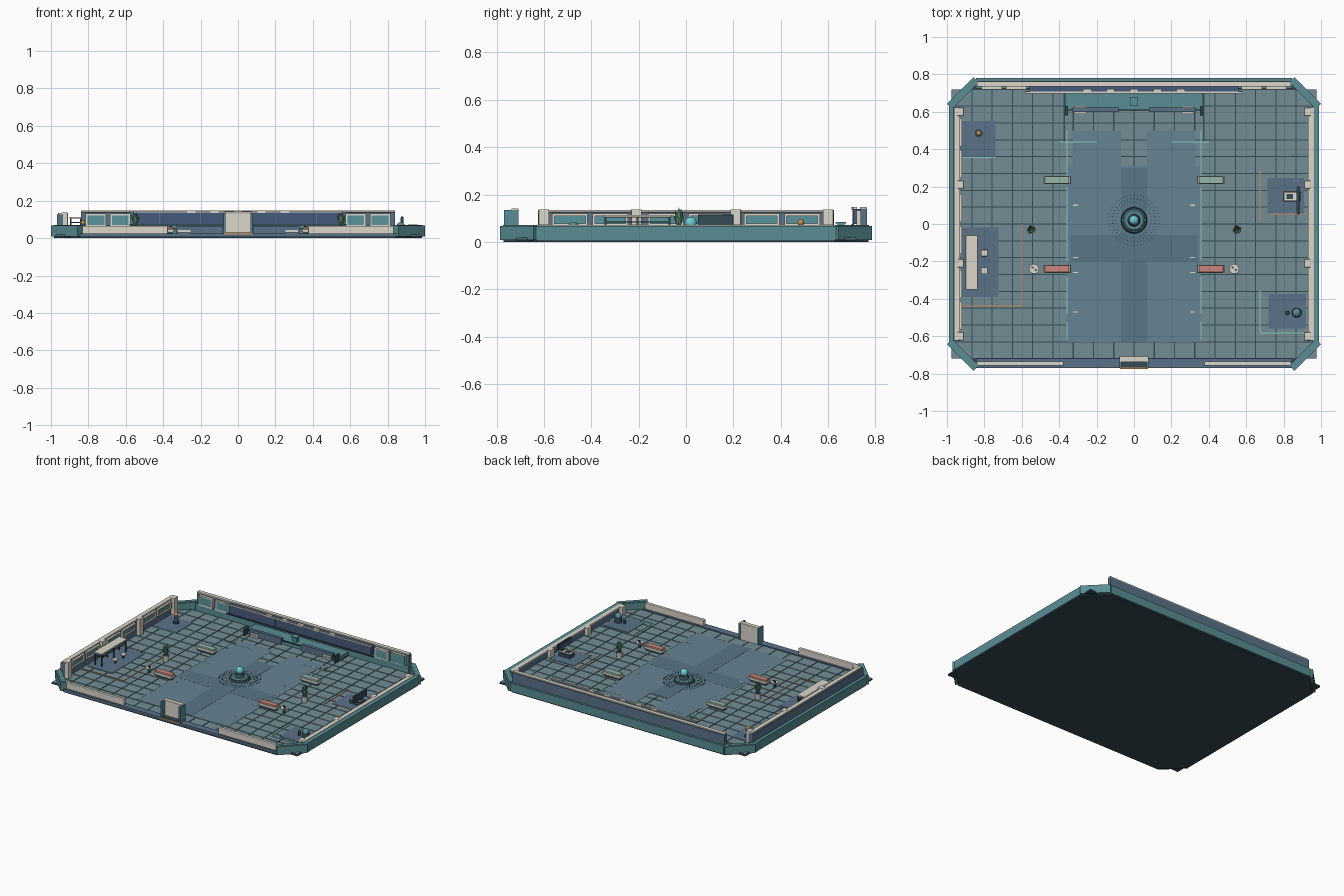
import bpy, bmesh, math, random
from mathutils import Matrix, Vector

if "Cube" in bpy.data.objects:
    bpy.data.objects.remove(bpy.data.objects["Cube"])
random.seed(4)

COLORS = dict(teal=(.10, .27, .30), dark=(.035, .07, .09), navy=(.06, .10, .20), blue=(.10, .17, .25),
              tile=(.17, .27, .30), cream=(.72, .68, .60), carpet=(.13, .23, .29), band=(.10, .18, .24),
              pane=(.10, .30, .33), green=(.30, .48, .42), salmon=(.60, .25, .21), leaf=(.13, .34, .22),
              orange=(.60, .27, .09), mint=(.27, .58, .55), glow=(.15, .60, .65))
M = {}
for n, c in COLORS.items():
    M[n] = bpy.data.materials.new(n)
    M[n].diffuse_color = (*c, 1)


def finish(name, bm, mat, smooth=False):
    bmesh.ops.recalc_face_normals(bm, faces=bm.faces)
    me = bpy.data.meshes.new(name)
    bm.to_mesh(me)
    bm.free()
    me.materials.append(M[mat])
    for p in me.polygons:
        p.use_smooth = smooth and len(p.vertices) < 5
    ob = bpy.data.objects.new(name, me)
    bpy.context.collection.objects.link(ob)
    return ob


def add_box(bm, x0, x1, y0, y1, z0, z1, rot=0):
    m = (Matrix.Translation(((x0 + x1) / 2, (y0 + y1) / 2, (z0 + z1) / 2)) @ Matrix.Rotation(rot, 4, 'Z')
         @ Matrix.Diagonal((abs(x1 - x0), abs(y1 - y0), abs(z1 - z0), 1)))
    bmesh.ops.create_cube(bm, size=1, matrix=m)


def box(name, x0, x1, y0, y1, z0, z1, mat, rot=0, bevel=0):
    bm = bmesh.new()
    add_box(bm, x0, x1, y0, y1, z0, z1, rot)
    ob = finish(name, bm, mat)
    if bevel:
        b = ob.modifiers.new("bevel", 'BEVEL')
        b.width, b.segments = bevel, 2
    return ob


def cyl(name, x, y, z0, z1, r0, r1, mat, n=20):
    bm = bmesh.new()
    bmesh.ops.create_cone(bm, cap_ends=True, segments=n, radius1=r0, radius2=r1, depth=z1 - z0,
                          matrix=Matrix.Translation((x, y, (z0 + z1) / 2)))
    return finish(name, bm, mat, True)


def ball(name, x, y, z, r, mat):
    bm = bmesh.new()
    bmesh.ops.create_uvsphere(bm, u_segments=20, v_segments=12, radius=r, matrix=Matrix.Translation((x, y, z)))
    return finish(name, bm, mat, True)


# Chamfered base, square subfloor and tiles
bm = bmesh.new()
X, Y, C = .985, .77, .14
f = bm.faces.new([bm.verts.new((x, y, 0)) for x, y in
                  [(X, Y - C), (X - C, Y), (C - X, Y), (-X, Y - C), (-X, C - Y), (C - X, -Y), (X - C, -Y), (X, C - Y)]])
ext = bmesh.ops.extrude_face_region(bm, geom=[f])
bmesh.ops.translate(bm, vec=(0, 0, .012), verts=[v for v in ext['geom'] if isinstance(v, bmesh.types.BMVert)])
finish("base", bm, 'dark')
box("subfloor", -.975, .975, -.72, .72, .006, .015, 'dark')
bm = bmesh.new()
dx, dy = 1.95 / 18, 1.44 / 16
for i in range(18):
    for j in range(16):
        x, y = -.975 + i * dx, -.72 + j * dy
        add_box(bm, x + .003, x + dx - .003, y + .003, y + dy - .003, .012, .0185 + random.uniform(0, .001))
finish("floor_tiles", bm, 'tile')

# Runner carpets
box("carpet", -.36, .36, -.63, .31, .015, .0205, 'carpet')
box("carpet_centre", -.07, .07, -.63, .30, .015, .0215, 'band')
box("carpet_cross", -.34, .34, -.20, -.06, .015, .0210, 'band')
for s in (-1, 1):
    box("carpet_arm", s * .07, s * .33, .30, .50, .015, .0205, 'carpet')
    for y0, y1 in [(-.62, -.52), (-.48, -.28), (-.2, .2), (.25, .5)]:
        box("carpet_edge_light", s * .355, s * .361, y0, y1, .018, .022, 'mint')
    box("stage_line", s * .2, s * .4, .435, .44, .018, .0215, 'mint')
    box("stage_side_line", s * .37, s * .376, .44, .72, .018, .021, 'dark')
    for y in (.10, -.18, -.26, -.47):
        box("carpet_dash", s * .30, s * .325, y - .003, y + .003, .018, .022, 'cream')

# Corner braces
for sx in (-1, 1):
    for sy in (-1, 1):
        cx, cy = sx * .915, sy * .70
        box("corner_brace", cx - .10, cx + .10, cy - .02, cy + .02, .008, .068, 'teal', -sx * sy * math.pi / 4)
        box("corner_cap", cx - .09, cx + .09, cy - .012, cy + .012, .06, .071, 'teal', -sx * sy * math.pi / 4)

# Side walls: tall on the left, low on the right
for s, top in ((-1, .135), (1, .072)):
    box("side_base", s * .955, s * .99, -.635, .635, .008, .068, 'teal')
    box("side_wall", s * .935, s * .968, -.625, .625, .015, top - .01, 'blue')
    box("side_cap", s * .93, s * .962, -.625, .625, top - .01, top, 'cream', bevel=.003)
    for y in (-.60, -.21, .21, .60):
        box("side_pilaster", s * .91, s * .945, y - .022, y + .022, .015, top + .002, 'cream', bevel=.003)


def window(name, a0, a1, z0, z1, d, axis):
    # Frame of four bars around a pane; d runs from wall face to room
    t = .010
    parts = [(a0, a1, z0, z0 + t, 0), (a0, a1, z1 - t, z1, 0), (a0, a0 + t, z0, z1, 0), (a1 - t, a1, z0, z1, 0)]
    bm, pane = bmesh.new(), bmesh.new()
    for b, (p, q, u, v, _) in [(bm, k) for k in parts] + [(pane, (a0, a1, z0, z1, 0))]:
        e = d[1] if b is bm else (d[0] + d[1]) / 2
        if axis == 'y':
            add_box(b, d[0], e, p, q, u, v)
        else:
            add_box(b, p, q, d[0], e, u, v)
    finish(name + "_frame", bm, 'cream')
    finish(name + "_pane", pane, 'pane')


for y in (-.405, 0, .405):
    for o in (-.085, .085):
        window("side_window", y + o - .075, y + o + .075, .068, .120, (-.94, -.92), 'y')

# Back wall with display
box("back_base", -.845, .845, .725, .78, .008, .068, 'teal')
box("back_wall", -.84, .84, .738, .765, .015, .138, 'blue')
box("back_cap", -.84, .84, .735, .762, .138, .148, 'cream', bevel=.003)
box("display", -.56, .56, .705, .74, .075, .138, 'navy')
box("display_rail", -.58, .58, .698, .708, .138, .145, 'cream')
box("display_sill", -.58, .58, .698, .71, .068, .075, 'dark')
for x in (-.42, -.2, .2, .42):
    box("display_divider", x - .002, x + .002, .703, .71, .075, .138, 'blue')
for x in (-.25, -.125, 0, .125, .25):
    box("display_lamp", x - .022, x + .022, .70, .722, .134, .147, 'cream')
for s in (-1, 1):
    for c in (.63, .76):
        window("back_window", s * c - .055, s * c + .055, .06, .132, (.72, .74), 'x')

# Stage
box("stage", -.37, .37, .615, .725, .015, .045, 'teal')
box("stage_rail", -.36, .36, .606, .614, .045, .052, 'dark')
box("podium", -.016, .016, .64, .67, .045, .078, 'teal')
box("podium_top", -.022, .022, .632, .676, .078, .084, 'pane')
for s in (-1, 1):
    box("stage_counter", s * .08, s * .33, .60, .622, .02, .065, 'blue')
    for k in range(3):
        box("stage_step", s * .255, s * .32, .588 + .01 * k, .63, .02 + .013 * k, .030 + .013 * k, 'cream')
    box("stage_post", s * .352, s * .368, .58, .63, .015, .065, 'dark')

# Front curb and entry gate
box("front_base", -.845, .845, -.77, -.72, .006, .024, 'blue')
for s in (-1, 1):
    box("front_wall", s * .375, s * .84, -.757, -.735, .02, .066, 'cream', bevel=.004)
    box("gate_post", s * .066, s * .078, -.768, -.708, .015, .135, 'teal')
box("gate_panel", -.066, .066, -.735, -.712, .018, .132, 'cream')
box("gate_top", -.075, .075, -.738, -.708, .132, .141, 'cream', bevel=.003)
box("gate_sill", -.07, .07, -.768, -.735, .02, .03, 'dark')
box("gate_trim", -.075, .075, -.774, -.766, .02, .027, 'orange')

# Central globe table and radial floor marks
cyl("hub_base", 0, .02, .018, .034, .072, .066, 'dark', 32)
cyl("hub_ring", 0, .02, .034, .042, .058, .05, 'teal', 32)
cyl("hub_neck", 0, .02, .042, .062, .034, .024, 'dark', 24)
ball("hub_globe", 0, .02, .08, .026, 'glow')
bm = bmesh.new()
for r, n, w in ((.095, 32, .003), (.115, 40, .004), (.135, 48, .003)):
    for k in range(n):
        a = 2 * math.pi * k / n
        x, y = r * math.cos(a), .02 + r * math.sin(a)
        add_box(bm, x - w * 1.5, x + w * 1.5, y - w / 2, y + w / 2, .019, .0222, a)
finish("hub_floor_marks", bm, 'dark')
for k in range(8):
    a = k * math.pi / 4
    ball("hub_light", .06 * math.cos(a), .02 + .06 * math.sin(a), .036, .005, 'mint')

for s in (-1, 1):
    # Benches
    for y, mat in ((.235, 'green'), (-.24, 'salmon')):
        box("bench_plinth", s * .35, s * .475, y - .016, y + .016, .018, .034, 'dark')
        box("bench_body", s * .34, s * .485, y - .022, y + .022, .032, .048, 'cream', bevel=.003)
        box("bench_cushion", s * .347, s * .478, y - .019, y + .019, .046, .060, mat, bevel=.004)
    # Round side tables with cups
    cyl("table_leg", s * .535, -.24, .018, .05, .008, .008, 'dark', 12)
    cyl("table_top", s * .535, -.24, .05, .056, .026, .026, 'cream')
    for ox, oy in ((-.008, .007), (.009, -.006)):
        cyl("cup", s * .535 + ox, -.24 + oy, .056, .064, .006, .006, 'dark', 10)
    # Potted plants
    x, y = s * .55, -.03
    cyl("plant_pot", x, y, .018, .062, .017, .023, 'cream', 16)
    cyl("plant_soil", x, y, .062, .064, .019, .019, 'dark', 16)
    bm = bmesh.new()
    for k in range(9):
        a, tilt = k * 2.4, .15 + .06 * k
        m = (Matrix.Translation((x, y, .06)) @ Matrix.Rotation(a, 4, 'Z') @ Matrix.Rotation(tilt * .8, 4, 'Y')
             @ Matrix.Translation((0, 0, .043 - .002 * k)) @ Matrix.Diagonal((.004, .009, .044 - .002 * k, 1)))
        bmesh.ops.create_icosphere(bm, subdivisions=1, radius=1, matrix=m)
    finish("plant_leaves", bm, 'leaf')

# Station pads
for x0, x1, y0, y1 in [(-.93, -.74, .36, .55), (-.92, -.725, -.39, -.02), (.715, .91, .05, .245), (.72, .92, -.56, -.375)]:
    box("station_pad", x0, x1, y0, y1, .015, .022, 'blue')
# Floor guide lines
for x0, x1, y0, y1, m in [(-.602, -.597, -.44, 0, 'orange'), (-.92, -.6, -.442, -.437, 'orange'),
                          (.672, .677, .02, .29, 'orange'), (.72, .92, .05, .056, 'orange'),
                          (.672, .677, -.58, -.355, 'mint'), (.675, .92, -.585, -.58, 'mint'),
                          (-.92, -.74, .352, .357, 'mint')]:
    box("guide_line", x0, x1, y0, y1, .016, .0225, m)

# Sensor kiosk
cyl("kiosk_base", -.83, .485, .02, .03, .022, .022, 'dark')
cyl("kiosk_column", -.83, .485, .03, .075, .014, .012, 'navy')
ball("kiosk_ball", -.83, .485, .082, .014, 'orange')

# Work table and stools
box("work_table_top", -.90, -.835, -.35, -.06, .104, .114, 'cream', bevel=.003)
box("work_table_shelf", -.895, -.84, -.34, -.07, .082, .087, 'dark')
for x in (-.893, -.842):
    for y in (-.34, -.205, -.07):
        box("work_table_leg", x - .004, x + .004, y - .004, y + .004, .02, .105, 'dark')
for y in (-.155, -.25):
    box("stool_foot", -.806, -.794, y - .006, y + .006, .02, .042, 'dark')
    box("stool_seat", -.818, -.782, y - .018, y + .018, .04, .052, 'cream', bevel=.004)

# Monitor desk
box("desk_body", .80, .89, .12, .175, .022, .046, 'dark')
box("desk_top", .80, .885, .125, .17, .046, .054, 'cream', bevel=.003)
box("desk_keys", .815, .85, .135, .16, .054, .057, 'dark')
box("monitor_stand", .87, .88, .135, .16, .05, .075, 'dark')
box("monitor", .872, .884, .05, .20, .068, .115, 'dark', bevel=.002)
box("monitor_face", .869, .873, .058, .192, .074, .109, 'navy')

# Canister station
cyl("canister", .87, -.475, .02, .06, .026, .024, 'dark')
ball("canister_dome", .87, -.475, .062, .023, 'teal')
cyl("small_post", .82, -.475, .02, .045, .008, .008, 'dark', 12)
ball("small_post_knob", .82, -.475, .048, .011, 'dark')

for m in bpy.data.materials:
    if m.users and not m.is_grease_pencil:
        m.use_nodes = True
        m.node_tree.nodes["Principled BSDF"].inputs["Base Color"].default_value = m.diffuse_color
